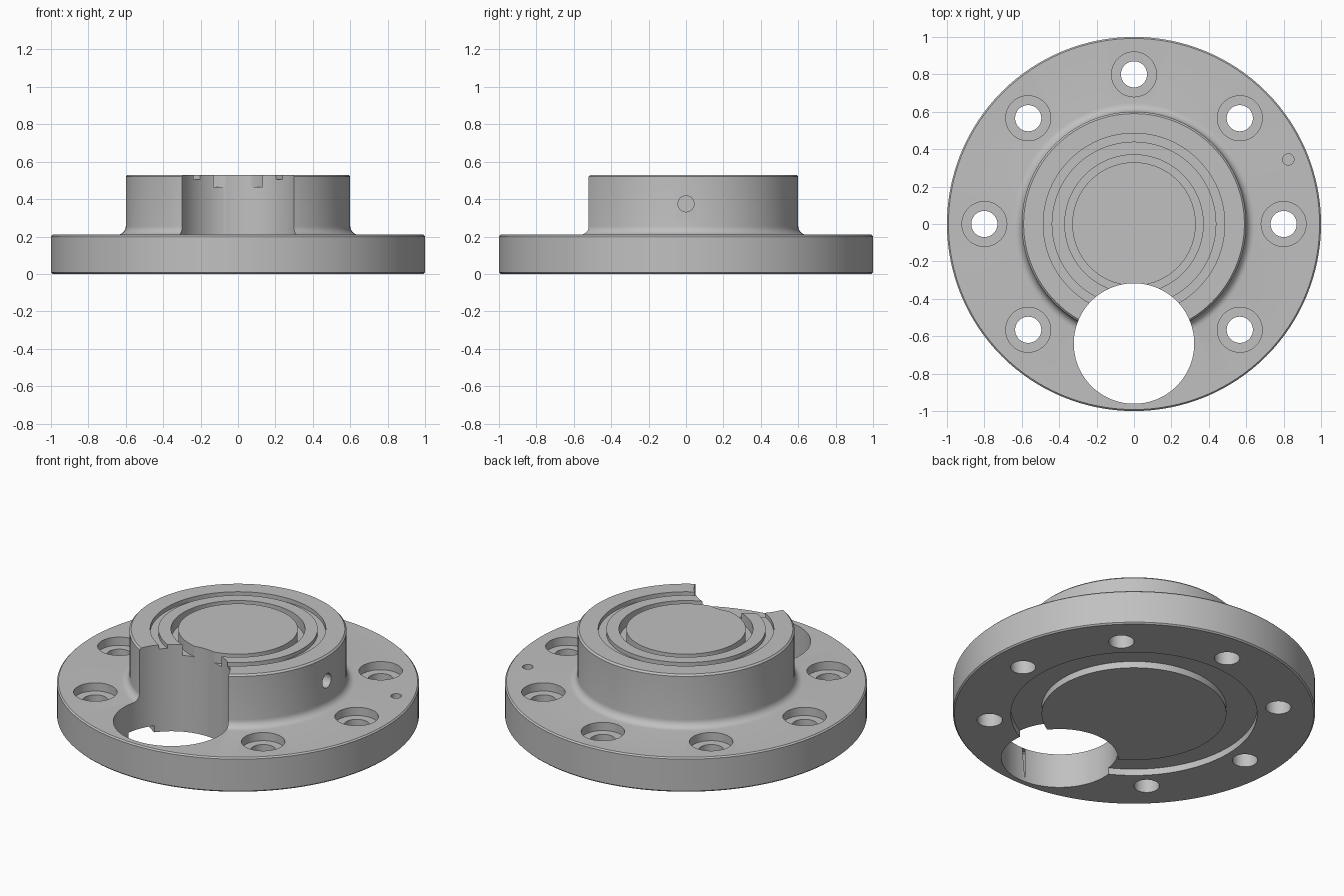
import bpy, bmesh
from math import sin, cos, pi, radians
from mathutils import Matrix

if "Cube" in bpy.data.objects:
    bpy.data.objects.remove(bpy.data.objects["Cube"], do_unlink=True)

steel = bpy.data.materials.new("steel grey")
GREY = (0.53, 0.53, 0.53, 1)
steel.use_nodes = True
steel.diffuse_color = GREY
steel.node_tree.nodes["Principled BSDF"].inputs["Base Color"].default_value = GREY


def lathe(name, profile, segments, matrix=Matrix()):
    """Revolve (radius, height) points about z; both ends lie on the axis."""
    bm = bmesh.new()
    rings = []
    for r, z in profile:
        if r == 0:
            rings.append([bm.verts.new((0, 0, z))] * segments)
        else:
            angles = [2 * pi * i / segments for i in range(segments)]
            rings.append([bm.verts.new((r * cos(a), r * sin(a), z)) for a in angles])
    for low, high in zip(rings, rings[1:]):
        for i in range(segments):
            j = (i + 1) % segments
            corners = dict.fromkeys((low[i], low[j], high[j], high[i]))
            bm.faces.new(list(corners))
    bmesh.ops.recalc_face_normals(bm, faces=bm.faces)
    bmesh.ops.transform(bm, matrix=matrix, verts=bm.verts)
    mesh = bpy.data.meshes.new(name)
    bm.to_mesh(mesh)
    bm.free()
    mesh.materials.append(steel)
    obj = bpy.data.objects.new(name, mesh)
    bpy.context.collection.objects.link(obj)
    return obj


def cylinder(name, radius, bottom, top, segments, matrix):
    return lathe(name, [(0, bottom), (radius, bottom), (radius, top), (0, top)],
                 segments, matrix)


# Flange and hub in one turned profile, with grooves above and below
base, top = 0.21, 0.53
edge, fillet = 0.008, 0.045
profile = [(0, 0), (0.51, 0), (0.51, 0.04), (0.68, 0.04), (0.68, 0),
           (1 - edge, 0), (1, edge), (1, base - edge), (1 - edge, base)]
# Fillet where the hub meets the flange
for i in range(7):
    a = radians(15 * i)
    profile.append((0.6 + fillet * (1 - sin(a)), base + fillet * (1 - cos(a))))
profile += [(0.6, top - 0.01), (0.59, top),
            (0.485, top), (0.485, 0.505), (0.44, 0.505), (0.44, top),
            (0.37, top), (0.37, 0.465), (0.33, 0.465), (0.33, top), (0, top)]
body = lathe("flanged_hub", profile, 128)

cutters = []

# Seven counterbored bolt holes, skipping the front position
bolt = [(0, -0.1), (0.07, -0.1), (0.07, base - 0.05), (0.12, base - 0.05),
        (0.12, base + 0.03), (0, base + 0.03)]
for i in range(7):
    a = radians(-45 + 45 * i)
    place = Matrix.Translation((0.8 * cos(a), 0.8 * sin(a), 0))
    cutters.append(lathe("bolt_hole_cutter", bolt, 48, place))

# Large round opening through the front
cutters.append(cylinder("opening_cutter", 0.322, -0.1, 0.7, 96,
                        Matrix.Translation((0, -0.639, 0))))
# Blind locating hole in the flange
cutters.append(cylinder("locating_hole_cutter", 0.03, base - 0.06, base + 0.05, 32,
                        Matrix.Translation((0.825, 0.345, 0))))
# Blind radial hole in the left of the hub
cutters.append(cylinder("side_hole_cutter", 0.043, 0.5, 0.7, 32,
                        Matrix.Translation((0, 0, 0.375)) @ Matrix.Rotation(pi / 2, 4, "Y")))

bpy.ops.object.select_all(action="DESELECT")
bpy.context.view_layer.objects.active = body
body.select_set(True)
for cutter in cutters:
    cutter.hide_render = True
    mod = body.modifiers.new("cut", "BOOLEAN")
    mod.operation = "DIFFERENCE"
    mod.solver = "EXACT"
    mod.object = cutter
    bpy.ops.object.modifier_apply(modifier=mod.name)
for cutter in cutters:
    bpy.data.objects.remove(cutter, do_unlink=True)

bpy.ops.object.shade_smooth_by_angle(angle=radians(30))
